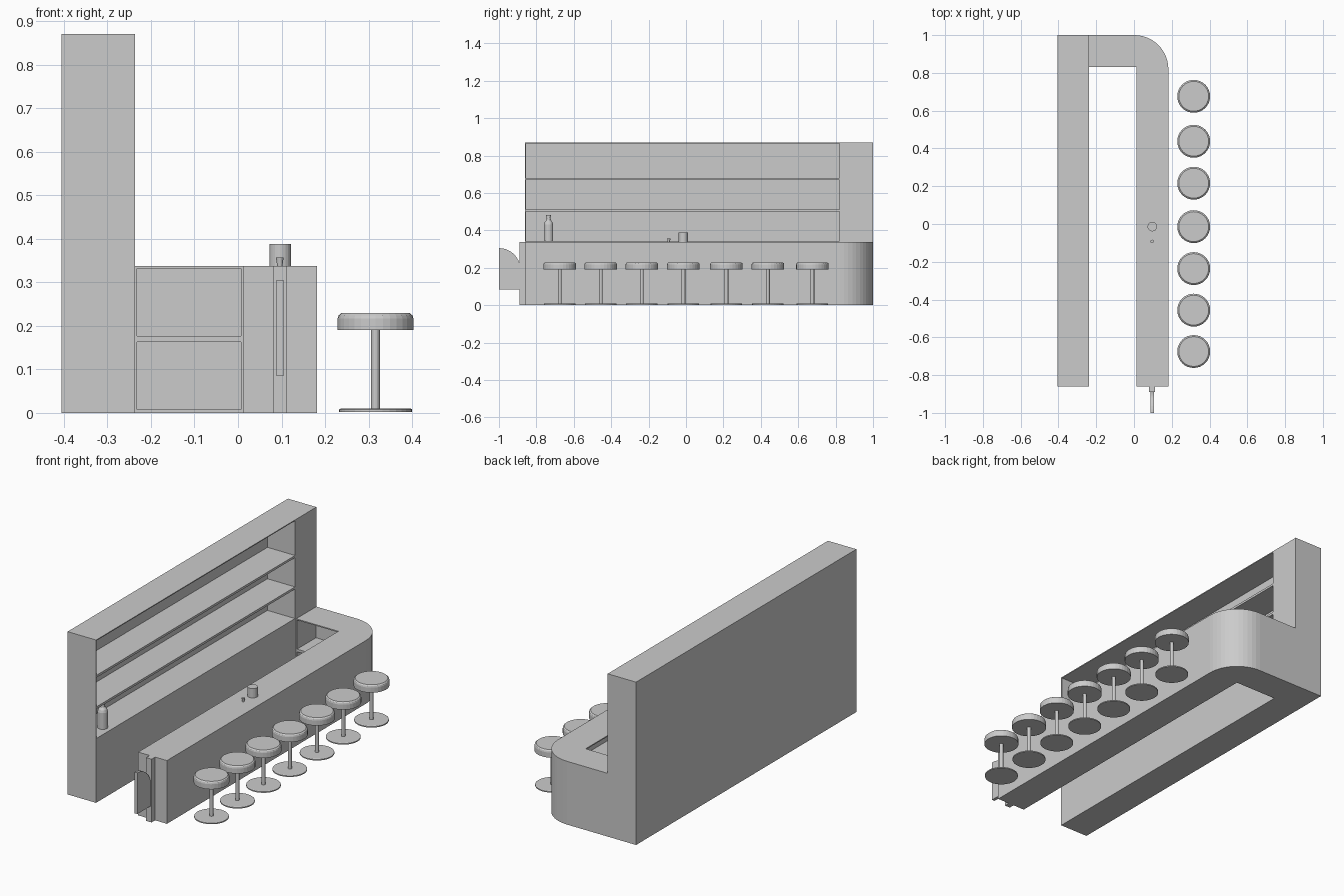
import bpy, bmesh, math

if "Cube" in bpy.data.objects:
    bpy.data.objects.remove(bpy.data.objects["Cube"])

grey = bpy.data.materials.new("plain_grey")
grey.diffuse_color = (0.6, 0.6, 0.6, 1)
grey.use_nodes = True
grey.node_tree.nodes["Principled BSDF"].inputs["Base Color"].default_value = grey.diffuse_color


def finish(name, bm):
    bmesh.ops.recalc_face_normals(bm, faces=bm.faces[:])
    me = bpy.data.meshes.new(name)
    bm.to_mesh(me)
    bm.free()
    me.materials.append(grey)
    ob = bpy.data.objects.new(name, me)
    bpy.context.collection.objects.link(ob)
    return ob


def prism(name, points, offset):
    """Extrude a closed outline of 3D points along an offset."""
    bm = bmesh.new()
    face = bm.faces.new([bm.verts.new(p) for p in points])
    ext = bmesh.ops.extrude_face_region(bm, geom=[face], use_keep_orig=True)
    moved = [g for g in ext["geom"] if isinstance(g, bmesh.types.BMVert)]
    bmesh.ops.translate(bm, verts=moved, vec=offset)
    return finish(name, bm)


def box(name, x0, x1, y0, y1, z0, z1):
    return prism(name, [(x0, y0, z0), (x1, y0, z0), (x1, y1, z0), (x0, y1, z0)],
                 (0, 0, z1 - z0))


def lathe(name, profile, x, y, n=32):
    """Closed round part from (radius, z) rings with flat caps."""
    bm = bmesh.new()
    rings = [[bm.verts.new((x + r * math.cos(2 * math.pi * i / n),
                            y + r * math.sin(2 * math.pi * i / n), z))
              for i in range(n)] for r, z in profile]
    for a, b in zip(rings, rings[1:]):
        for i in range(n):
            j = (i + 1) % n
            bm.faces.new((a[i], a[j], b[j], b[i]))
    bm.faces.new(rings[0])
    bm.faces.new(rings[-1])
    return finish(name, bm)


def carve(ob, boxes):
    """Cut box-shaped compartments out of an object."""
    for b in boxes:
        cutter = box("compartment_cutter", *b)
        cutter.hide_render = True
        mod = ob.modifiers.new("cut", "BOOLEAN")
        mod.operation = "DIFFERENCE"
        mod.solver = "EXACT"
        mod.object = cutter
        bpy.context.view_layer.objects.active = ob
        bpy.ops.object.modifier_apply(modifier=mod.name)
        bpy.data.objects.remove(cutter)


# tall back cabinet with three long open shelves
cabinet = box("back_cabinet", -0.405, -0.237, -0.86, 1.0, 0, 0.87)
carve(cabinet, [(-0.4, -0.2, -0.855, 0.82, z0, z1)
                for z0, z1 in ((0.343, 0.5), (0.512, 0.668), (0.68, 0.865))])

# L-shaped counter with a rounded outer corner
R = 0.18
arc = [(0.002 + R * math.cos(a), 0.82 + R * math.sin(a), 0)
       for a in (math.pi / 2 * i / 12 for i in range(13))]
outline = [(0.012, -0.86, 0), (0.182, -0.86, 0)] + arc + \
          [(-0.237, 1.0, 0), (-0.237, 0.83, 0), (0.012, 0.83, 0)]
counter = prism("bar_counter", outline, (0, 0, 0.338))

# staff-side compartments in the long arm and in the return
levels = ((0.008, 0.163), (0.177, 0.332))
carve(counter, [(-0.232, 0.007, 0.8, 0.99, z0, z1) for z0, z1 in levels] +
               [(-0.05, 0.176, -0.855, 0.825, z0, z1) for z0, z1 in levels])

# gate post and quarter-round swing gate at the open end
box("gate_post", 0.08, 0.112, -0.89, -0.86, 0, 0.338)
gate = [(0.088, -1.0, 0.085), (0.088, -0.885, 0.085)]
gate += [(0.088, -1.0 + 0.115 * math.cos(a), 0.19 + 0.115 * math.sin(a))
         for a in (math.pi / 2 * i / 10 for i in range(11))]
prism("swing_gate", gate, (0.017, 0, 0))

# row of bar stools
for y in (-0.675, -0.456, -0.236, -0.014, 0.216, 0.438, 0.676):
    lathe("stool_base", [(0.084, 0.002), (0.084, 0.008), (0.08, 0.01)], 0.316, y)
    lathe("stool_pole", [(0.01, 0.008), (0.01, 0.195)], 0.316, y, 16)
    lathe("stool_seat", [(0.087, 0.19), (0.087, 0.217), (0.085, 0.224), (0.079, 0.229)],
          0.316, y)

# drinkware
lathe("mug", [(0.025, 0.338), (0.025, 0.388)], 0.097, -0.014, 24)
lathe("small_glass", [(0.006, 0.338), (0.007, 0.345), (0.009, 0.357)], 0.096, -0.092, 16)
lathe("bottle", [(0.025, 0.343), (0.025, 0.43), (0.021, 0.443), (0.012, 0.455),
                 (0.011, 0.474), (0.013, 0.475), (0.013, 0.482)], -0.285, -0.735, 20)
